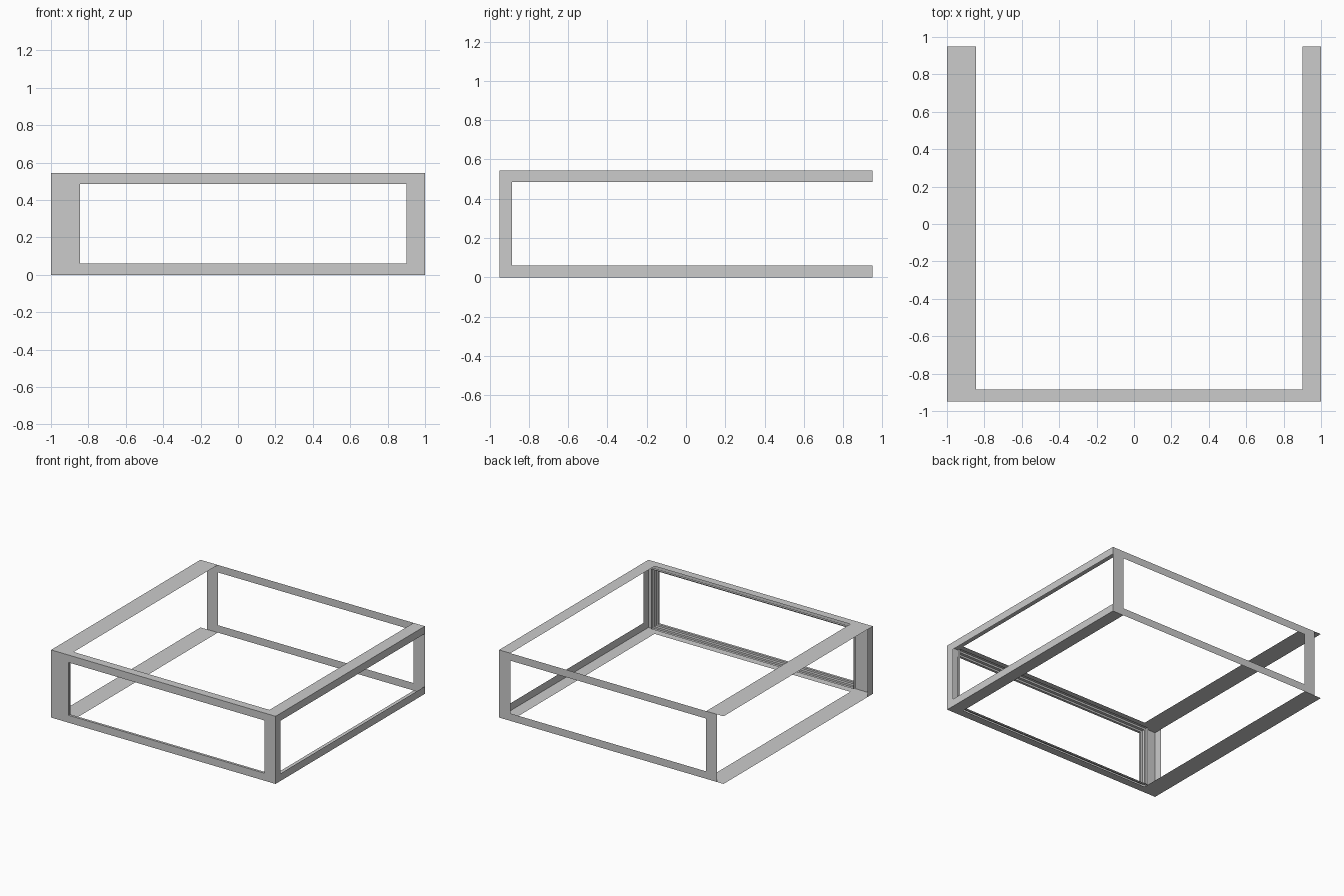
import bpy

if "Cube" in bpy.data.objects:
    bpy.data.objects.remove(bpy.data.objects["Cube"])

H = 0.545          # overall height
Y0, Y1 = -0.95, 0.95
YB = -0.885        # rear edge of the front frame


def make(name, verts, faces):
    mesh = bpy.data.meshes.new(name)
    mesh.from_pydata(verts, [], faces)
    mesh.update()
    obj = bpy.data.objects.new(name, mesh)
    bpy.context.collection.objects.link(obj)
    return obj


def loft_rects(name, rects):
    """Join successive rectangles (x0, x1, z0, z1, y) into one folded sheet."""
    verts, faces = [], []
    for x0, x1, z0, z1, y in rects:
        verts += [(x0, y, z0), (x1, y, z0), (x1, y, z1), (x0, y, z1)]
    for r in range(len(rects) - 1):
        for i in range(4):
            a, b = r * 4 + i, r * 4 + (i + 1) % 4
            faces.append((a, b, b + 4, a + 4))
    return make(name, verts, faces)


def rail(name, profile):
    """Sweep an open x-z profile from the front frame to the back."""
    verts = [(x, y, z) for x, z in profile for y in (YB, Y1)]
    faces = [(2 * i, 2 * i + 2, 2 * i + 3, 2 * i + 1) for i in range(len(profile) - 1)]
    return make(name, verts, faces)


# Front frame: outer wall, face and stepped reveal around the opening
def opening(offset, y):
    return (-0.845 - offset, 0.90 + offset, 0.06 - offset, H - 0.06 + offset, y)


loft_rects("front_frame", [
    (-1, 1, 0, H, YB), (-1, 1, 0, H, Y0),
    opening(0, Y0), opening(0, -0.93),
    opening(0.015, -0.93), opening(0.015, -0.907),
    opening(0.03, -0.907), opening(0.03, YB),
])

# Back frame: flat sheet
loft_rects("back_frame", [
    (-0.94, 1, 0, H, Y1), (-0.845, 0.90, 0.06, H - 0.06, Y1),
])

# Side rails: angled on the right, flat with an outer flange on the left
for level, z, lip in (("lower", 0, 0.06), ("upper", H, H - 0.06)):
    rail("right_" + level + "_rail", [(0.90, z), (1, z), (1, lip)])
    rail("left_" + level + "_rail", [(-1, z), (-0.94, z), (-0.845, z)])
